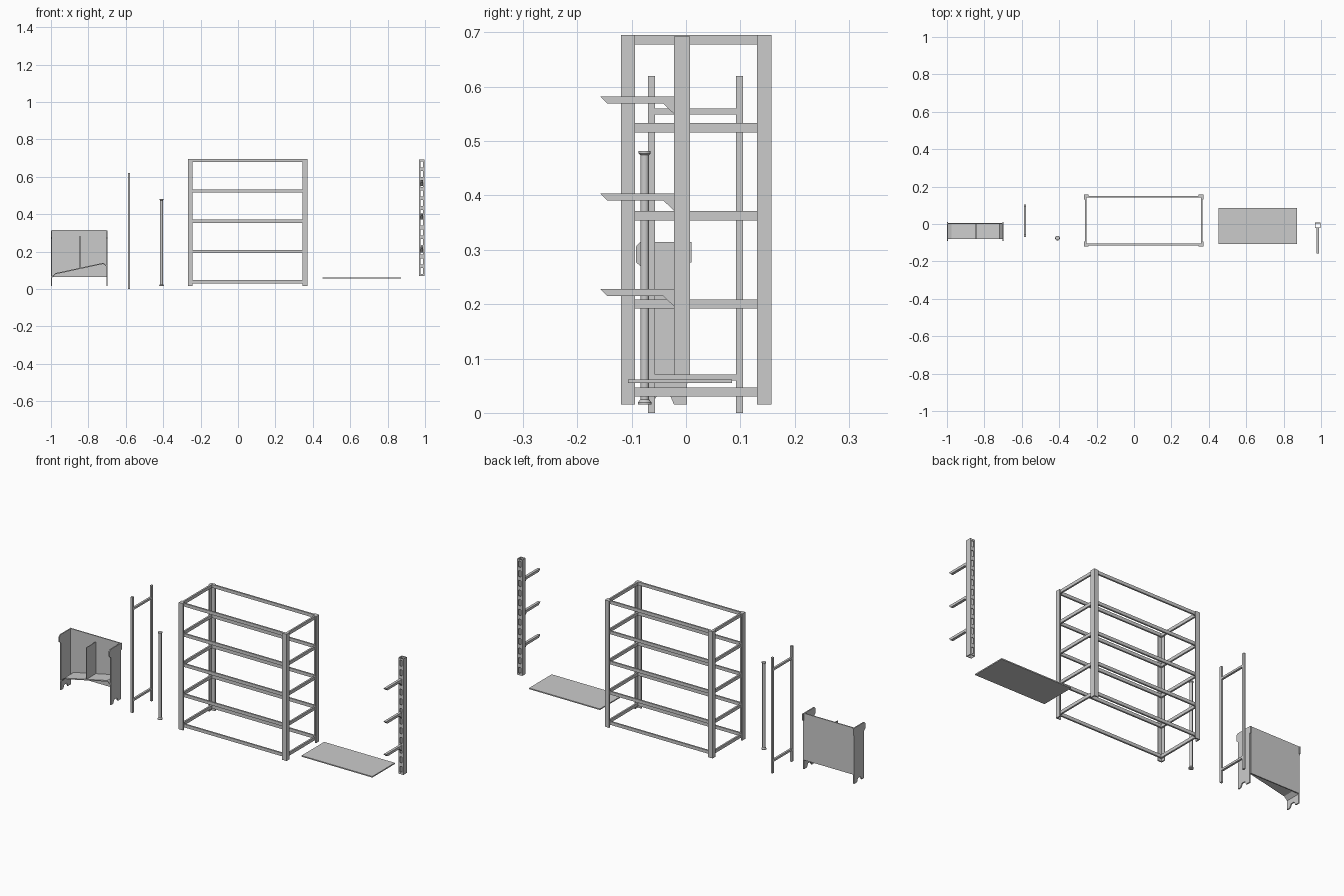
import bpy, bmesh, math

if "Cube" in bpy.data.objects:
    bpy.data.objects.remove(bpy.data.objects["Cube"])


def add_box(bm, x0, x1, y0, y1, z0, z1):
    v = [bm.verts.new((x, y, z)) for x in (x0, x1) for y in (y0, y1) for z in (z0, z1)]
    for f in ((0, 1, 3, 2), (4, 6, 7, 5), (0, 4, 5, 1), (2, 3, 7, 6), (0, 2, 6, 4), (1, 5, 7, 3)):
        bm.faces.new([v[i] for i in f])


def add_prism(bm, pts, axis, a, b):
    """Extrude a profile along x (pts are y,z) or along y (pts are x,z)."""
    def place(p, t):
        return (t, p[0], p[1]) if axis == 'x' else (p[0], t, p[1])
    lo = [bm.verts.new(place(p, a)) for p in pts]
    hi = [bm.verts.new(place(p, b)) for p in pts]
    bm.faces.new(lo)
    bm.faces.new(hi[::-1])
    n = len(pts)
    for i in range(n):
        bm.faces.new((lo[i], hi[i], hi[(i + 1) % n], lo[(i + 1) % n]))


def finish(bm, name):
    bmesh.ops.recalc_face_normals(bm, faces=bm.faces)
    me = bpy.data.meshes.new(name)
    bm.to_mesh(me)
    bm.free()
    ob = bpy.data.objects.new(name, me)
    bpy.context.collection.objects.link(ob)
    return ob


def boxes(name, items):
    bm = bmesh.new()
    for it in items:
        add_box(bm, *it)
    return finish(bm, name)


# Rack: angle-section corner posts
X0, X1, Y0, Y1, Z0, Z1 = -0.268, 0.372, -0.12, 0.157, 0.015, 0.695
W, T = 0.026, 0.006
for sx, x in (('left', X0), ('right', X1)):
    for sy, y in (('front', Y0), ('back', Y1)):
        dx = 1 if x == X0 else -1
        dy = 1 if y == Y0 else -1
        xs, xt = sorted((x, x + dx * W)), sorted((x, x + dx * T))
        ys, yt = sorted((y, y + dy * T)), sorted((y + dy * T, y + dy * W))
        boxes(f"{sy}_{sx}_post", [(*xs, *ys, Z0, Z1), (*xt, *yt, Z0, Z1)])

# Rack: five levels of beams
for i in range(5):
    z = 0.03 + i * 0.162
    h, t = 0.017, 0.009
    boxes(f"rack_beams_{i + 1}", [
        (X0 + T, X1 - T, Y0 + T, Y0 + T + t, z, z + h),
        (X0 + T, X1 - T, Y1 - T - t, Y1 - T, z, z + h),
        (X0 + T, X0 + T + t, Y0 + T + t, Y1 - T - t, z, z + h),
        (X1 - T - t, X1 - T, Y0 + T + t, Y1 - T - t, z, z + h)])

# Loose shelf board
boxes("shelf_board", [(0.452, 0.872, -0.107, 0.085, 0.055, 0.061)])

# Slotted wall upright: square tube with through slots
ux0, ux1, uy0, uy1, uz0, uz1, t = 0.967, 0.997, -0.022, 0.007, 0.07, 0.692, 0.003
parts = [(ux0, ux0 + t, uy0, uy1, uz0, uz1), (ux1 - t, ux1, uy0, uy1, uz0, uz1)]
slots = 12
pitch = (uz1 - uz0) / slots
for ya in (uy0, uy1 - t):
    parts += [(ux0 + t, ux0 + 0.009, ya, ya + t, uz0, uz1),
              (ux1 - 0.009, ux1 - t, ya, ya + t, uz0, uz1)]
    for i in range(slots + 1):
        z = uz0 + i * pitch
        parts.append((ux0 + 0.009, ux1 - 0.009, ya, ya + t,
                      max(uz0, z - 0.01), min(uz1, z + 0.01)))
boxes("slotted_upright", parts)

# Shelf brackets on the upright
for i, z in enumerate((0.228, 0.404, 0.582)):
    bm = bmesh.new()
    add_prism(bm, [(-0.158, z), (-0.022, z), (-0.022, z - 0.032),
                   (-0.042, z - 0.013), (-0.145, z - 0.013)], 'x', 0.975, 0.989)
    finish(bm, f"shelf_bracket_{i + 1}")

# Round pole with collars, lathed
bm = bmesh.new()
prof = [(0.0, 0.015), (0.0125, 0.015), (0.0125, 0.019), (0.008, 0.025),
        (0.008, 0.474), (0.011, 0.477), (0.011, 0.482), (0.0, 0.482)]
vs = [bm.verts.new((r, 0, z)) for r, z in prof]
es = [bm.edges.new(p) for p in zip(vs, vs[1:])]
bmesh.ops.spin(bm, geom=vs + es, cent=(0, 0, 0), axis=(0, 0, 1),
               angle=math.tau, steps=24)
bmesh.ops.remove_doubles(bm, verts=bm.verts, dist=1e-5)
pole = finish(bm, "round_pole")
pole.location = (-0.409, -0.076, 0)
bpy.context.view_layer.objects.active = pole
pole.select_set(True)
bpy.ops.object.shade_smooth_by_angle()

# Side frame: two rails and two rungs
fx = (-0.588, -0.577)
boxes("side_frame", [(*fx, -0.07, -0.057, 0, 0.62), (*fx, 0.092, 0.105, 0, 0.62),
                     (*fx, -0.057, 0.092, 0.549, 0.56), (*fx, -0.057, 0.092, 0.06, 0.071)])

# Bin: end panels with overhanging heads and notched feet
end = [(0.01, 0.314), (-0.085, 0.314), (-0.092, 0.306), (-0.092, 0.277), (-0.081, 0.268),
       (-0.081, 0.015), (-0.063, 0.015), (-0.052, 0.034), (-0.03, 0.034),
       (-0.022, 0.015), (0.002, 0.015), (0.004, 0.277), (0.01, 0.277)]
for name, x in (("left_bin_end", -1.0), ("right_bin_end", -0.703)):
    bm = bmesh.new()
    add_prism(bm, end, 'x', x, x + 0.006)
    finish(bm, name)

# Bin: back panel and middle divider
boxes("bin_back", [(-0.994, -0.703, -0.001, 0.005, 0.065, 0.316)])
bm = bmesh.new()
add_prism(bm, [(-0.001, 0.283), (-0.08, 0.283), (-0.08, 0.112), (-0.001, 0.112)],
          'x', -0.847, -0.843)
finish(bm, "bin_divider")

# Bin: sloping floor with folded ends
bm = bmesh.new()
top = [(-0.994, 0.068), (-0.975, 0.085), (-0.72, 0.14), (-0.703, 0.126)]
add_prism(bm, top + [(x, z - 0.006) for x, z in reversed(top)], 'y', -0.08, -0.001)
finish(bm, "bin_floor")
